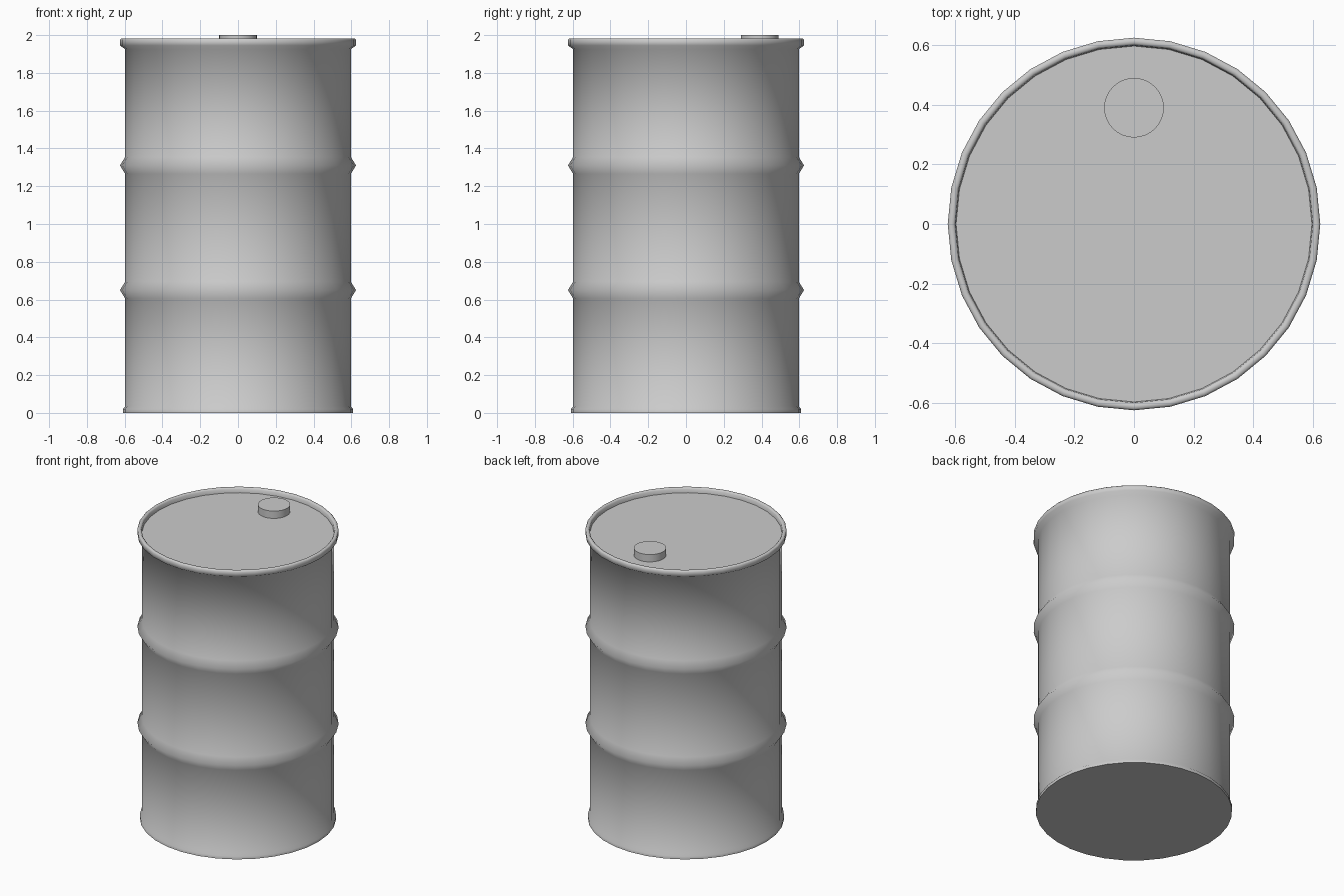
import bpy, bmesh, math

cube = bpy.data.objects.get("Cube")
if cube:
    bpy.data.objects.remove(cube, do_unlink=True)

# Single painted metal colour
steel = bpy.data.materials.new("grey_steel")
steel.use_nodes = True
steel.diffuse_color = (0.6, 0.6, 0.6, 1)
steel.node_tree.nodes["Principled BSDF"].inputs["Base Color"].default_value = (0.6, 0.6, 0.6, 1)


def lathe(name, profile, segments, centre=(0, 0, 0), sharp=40):
    """Revolve (radius, height) points around z; both ends are capped flat."""
    bm = bmesh.new()
    rings = []
    for r, z in profile:
        angles = [math.tau * i / segments for i in range(segments)]
        rings.append([bm.verts.new((r * math.cos(a), r * math.sin(a), z)) for a in angles])
    for low, high in zip(rings, rings[1:]):
        for i in range(segments):
            j = (i + 1) % segments
            bm.faces.new((low[i], low[j], high[j], high[i]))
    bm.faces.new(rings[0][::-1])
    bm.faces.new(rings[-1])
    mesh = bpy.data.meshes.new(name)
    bm.to_mesh(mesh)
    bm.free()
    mesh.materials.append(steel)
    obj = bpy.data.objects.new(name, mesh)
    obj.location = centre
    bpy.context.collection.objects.link(obj)
    bpy.ops.object.select_all(action="DESELECT")
    obj.select_set(True)
    bpy.context.view_layer.objects.active = obj
    bpy.ops.object.shade_smooth_by_angle(angle=math.radians(sharp))
    return obj


WALL, RIB = 0.597, 0.625

# Bottom lip, wall with two rolled ribs, top rim and recessed lid
profile = [(0.61, 0), (0.61, 0.02), (WALL, 0.035)]
for z in (0.65, 1.31):
    profile += [(WALL, z - 0.045), (RIB, z), (WALL, z + 0.045)]
profile += [(WALL, 1.925), (RIB, 1.945), (RIB, 1.975), (0.619, 1.982),
            (0.606, 1.982), (0.6, 1.975), (0.597, 1.95)]
lathe("drum_body", profile, 32, sharp=65)

# Filler cap near the back of the lid
lathe("filler_cap", [(0.1, 1.945), (0.1, 2.0)], 32, centre=(0, 0.39, 0))
